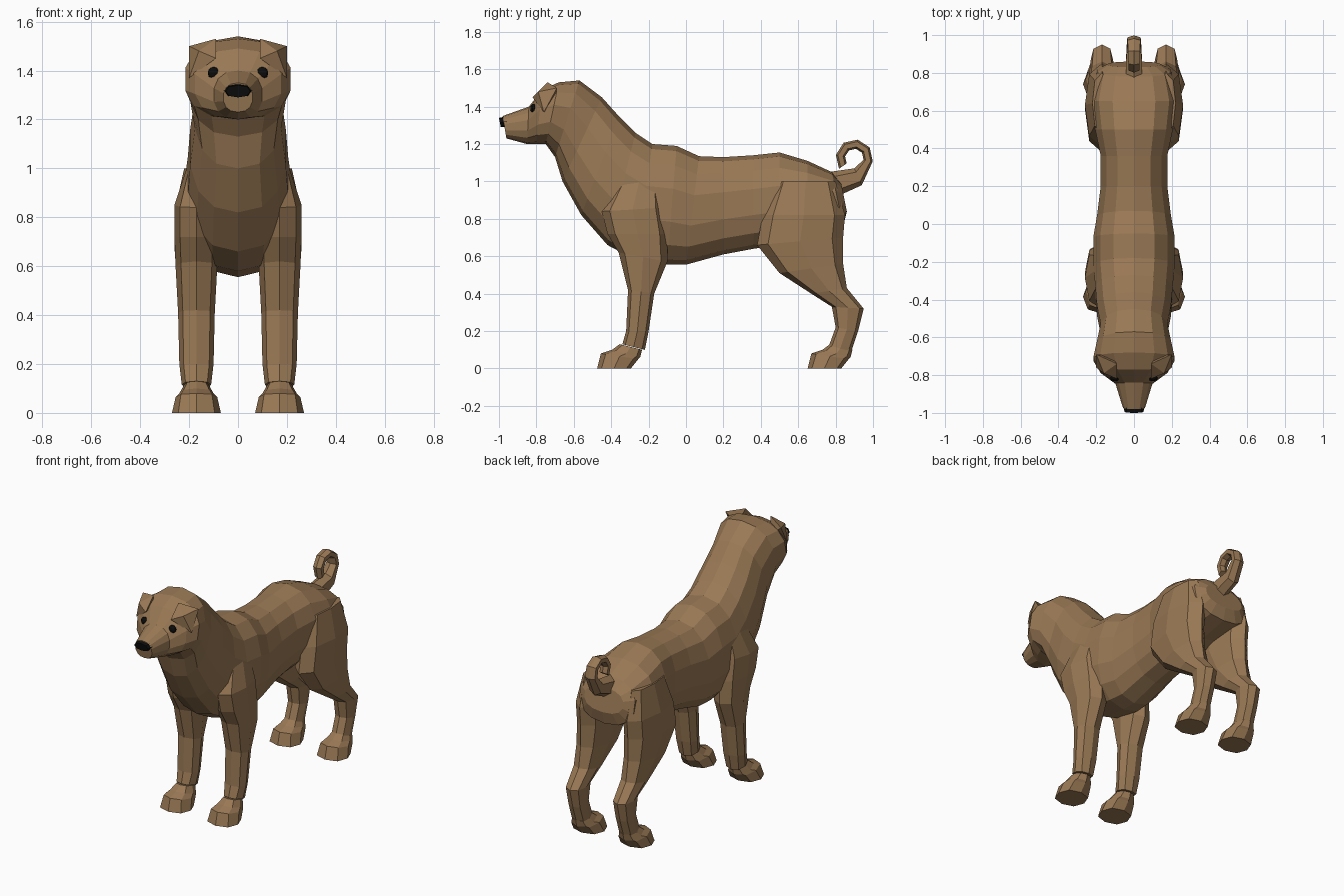
import bpy, bmesh, math
from mathutils import Vector

cube = bpy.data.objects.get("Cube")
if cube:
    bpy.data.objects.remove(cube, do_unlink=True)


def material(name, colour):
    mat = bpy.data.materials.new(name)
    mat.use_nodes = True
    mat.diffuse_color = (*colour, 1)
    shader = mat.node_tree.nodes["Principled BSDF"]
    shader.inputs["Base Color"].default_value = (*colour, 1)
    return mat


fur = material("brown_fur", (.32, .19, .09))
black = material("black", (.004, .004, .004))


def finish(name, bm, mat):
    bmesh.ops.recalc_face_normals(bm, faces=bm.faces)
    mesh = bpy.data.meshes.new(name)
    bm.to_mesh(mesh)
    bm.free()
    mesh.materials.append(mat)
    part = bpy.data.objects.new(name, mesh)
    bpy.context.collection.objects.link(part)
    return part


def soften(value):
    """Make a round section slightly boxy."""
    return math.copysign(abs(value) ** .85, value)


def loft(name, rings, sides, mat=fur, centre_x=0, shift_y=0):
    """Skin rings given by two opposite points (y, z, y, z) and a half width."""
    bm = bmesh.new()
    loops = []
    for start_y, start_z, end_y, end_z, half_width in rings:
        start = Vector((centre_x, start_y + shift_y, start_z))
        end = Vector((centre_x, end_y + shift_y, end_z))
        middle, reach = (start + end) / 2, (start - end) / 2
        across = Vector((half_width, 0, 0))
        angles = [math.tau * i / sides for i in range(sides)]
        loops.append([bm.verts.new(middle + reach * soften(math.cos(angle))
                                   + across * soften(math.sin(angle)))
                      for angle in angles])
    for this_loop, next_loop in zip(loops, loops[1:]):
        for i in range(sides):
            bm.faces.new((this_loop[i - 1], this_loop[i], next_loop[i], next_loop[i - 1]))
    bm.faces.new(loops[0])
    bm.faces.new(loops[-1])
    return finish(name, bm, mat)


# Torso, neck and head, from rump to muzzle
loft("body_and_head", [
    (.83, .99, .86, .84, .14),
    (.78, 1.05, .84, .76, .2),
    (.65, 1.11, .65, .72, .23),
    (.5, 1.155, .5, .66, .21),
    (.36, 1.14, .36, .64, .18),
    (.2, 1.13, .2, .61, .18),
    (.07, 1.135, 0, .555, .2),
    (-.05, 1.19, -.1, .555, .22),
    (-.18, 1.2, -.27, .58, .22),
    (-.27, 1.26, -.42, .66, .21),
    (-.36, 1.35, -.56, .82, .2),
    (-.45, 1.45, -.66, 1, .18),
    (-.57, 1.54, -.7, 1.13, .2),
    (-.68, 1.53, -.75, 1.2, .22),
    (-.77, 1.49, -.8, 1.2, .18),
    (-.84, 1.4, -.85, 1.2, .1),
    (-.98, 1.35, -.96, 1.23, .06),
], sides=14)

# Nose
loft("nose", [(-.95, 1.35, -.96, 1.29, .06), (-1, 1.34, -.99, 1.29, .05)],
     sides=8, mat=black)

# Tail: a short stem that runs into a circular curl
tail_rings = [(.83, .93, .76, 1.05, .05), (.94, .98, .9, 1.07, .045)]
curl_centre = Vector((.9, 1.125))
curl_steps = 6
for step in range(curl_steps):
    angle = math.radians(45 * step - 10)
    direction = Vector((math.cos(angle), math.sin(angle)))
    outer = curl_centre + direction * .1
    inner = curl_centre + direction * .05
    tail_rings.append((*outer, *inner, .04 - .002 * step))
loft("tail", tail_rings, sides=6)

# Limb profiles, each from top to bottom
front_leg = [
    (-.36, 1, -.14, 1, .04),
    (-.45, .84, -.12, .86, .09),
    (-.42, .72, -.1, .72, .09),
    (-.36, .62, -.1, .57, .085),
    (-.31, .42, -.17, .4, .075),
    (-.32, .2, -.2, .2, .07),
    (-.34, .13, -.22, .1, .06),
]
hind_leg = [
    (.48, 1, .8, 1, .05),
    (.41, .82, .85, .82, .09),
    (.38, .66, .84, .7, .09),
    (.5, .51, .84, .56, .08),
    (.67, .4, .86, .43, .07),
    (.78, .33, .95, .32, .06),
    (.8, .22, .92, .2, .055),
    (.76, .11, .88, .08, .055),
]
# Paw profile, measured back from the tip of the toes
paw = [
    (.12, .13, .24, .1, .05),
    (.08, .1, .23, .06, .07),
    (.02, .08, .22, .05, .085),
    (0, 0, .18, 0, .1),
]


def ear(name, side):
    """Folded triangular flap around a raised crease."""
    bm = bmesh.new()
    outline = [(.09, -.74, 1.53), (.2, -.69, 1.5), (.2, -.76, 1.37), (.09, -.82, 1.45)]
    crease, root = (.16, -.79, 1.48), (.12, -.7, 1.43)
    rim = [bm.verts.new((side * x, y, z)) for x, y, z in outline]
    for x, y, z in (crease, root):
        apex = bm.verts.new((side * x, y, z))
        for i, corner in enumerate(rim):
            bm.faces.new((rim[i - 1], corner, apex))
    finish(name, bm, fur)


def eye(name, side):
    """Small flattened ball set into the face."""
    bm = bmesh.new()
    bmesh.ops.create_uvsphere(bm, u_segments=10, v_segments=6, radius=.025)
    ball = finish(name, bm, black)
    ball.location = (side * .1, -.815, 1.39)
    ball.scale.y = .7


# Paired parts
for label, side in (("left", 1), ("right", -1)):
    leg_x = side * .17
    for position, leg, toe_y in (("front", front_leg, -.475), ("hind", hind_leg, .65)):
        loft(f"{label}_{position}_leg", leg, sides=8, centre_x=leg_x)
        loft(f"{label}_{position}_paw", paw, sides=8, centre_x=leg_x, shift_y=toe_y)
    ear(f"{label}_ear", side)
    eye(f"{label}_eye", side)
